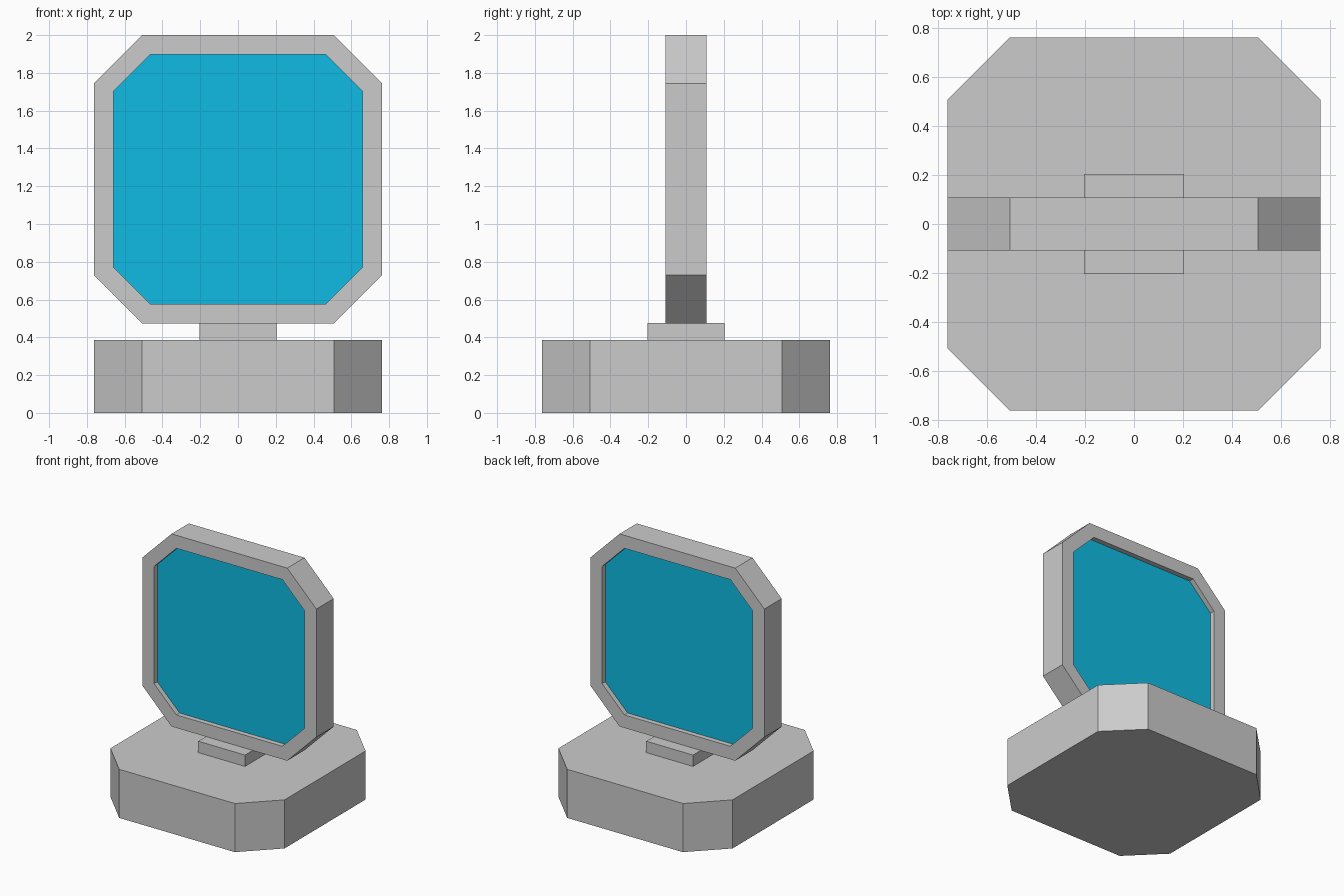
import bpy, bmesh
from math import pi
from mathutils import Matrix, Vector

if "Cube" in bpy.data.objects:
    bpy.data.objects.remove(bpy.data.objects["Cube"])


def octagon_prism(half, corner, height):
    """Chamfered square in xy, extruded evenly about z = 0."""
    bm = bmesh.new()
    quarter = [(half, -corner), (half, corner)]
    ring = []
    for i in range(4):
        turn = Matrix.Rotation(i * pi / 2, 3, 'Z')
        ring += [bm.verts.new(turn @ Vector((x, y, -height / 2))) for x, y in quarter]
    base = bm.faces.new(ring)
    ext = bmesh.ops.extrude_face_region(bm, geom=[base], use_keep_orig=True)
    top = [v for v in ext["geom"] if isinstance(v, bmesh.types.BMVert)]
    bmesh.ops.translate(bm, verts=top, vec=(0, 0, height))
    bmesh.ops.recalc_face_normals(bm, faces=bm.faces[:])
    bm.normal_update()
    return bm


def finish(bm, name, matrix, materials=()):
    bm.transform(matrix)
    mesh = bpy.data.meshes.new(name)
    bm.to_mesh(mesh)
    bm.free()
    for m in materials:
        mesh.materials.append(m)
    obj = bpy.data.objects.new(name, mesh)
    bpy.context.collection.objects.link(obj)
    return obj


# Base
finish(octagon_prism(0.763, 0.507, 0.385), "base", Matrix.Translation((0, 0, 0.1925)))

# Neck block
bm = bmesh.new()
bmesh.ops.create_cube(bm, size=1, matrix=Matrix.Diagonal((0.41, 0.41, 0.09, 1)))
finish(bm, "neck", Matrix.Translation((0, 0, 0.43)))

# Upright frame with a recessed blue panel on both sides
grey = bpy.data.materials.new("frame_grey")
blue = bpy.data.materials.new("panel_blue")
blue.diffuse_color = (0.005, 0.5, 0.78, 1)

bm = octagon_prism(0.763, 0.507, 0.216)
sides = [f for f in bm.faces if abs(f.normal.z) > 0.9]
bmesh.ops.inset_region(bm, faces=sides, thickness=0.103, use_even_offset=True)
panels = bmesh.ops.extrude_discrete_faces(bm, faces=sides)["faces"]
for f in panels:
    f.normal_update()
    bmesh.ops.translate(bm, verts=f.verts[:], vec=f.normal * -0.04)
    f.material_index = 1
finish(bm, "screen_frame",
       Matrix.Translation((0, 0, 1.237)) @ Matrix.Rotation(pi / 2, 4, 'X'), (grey, blue))
bpy.data.materials["frame_grey"].diffuse_color = (0.8, 0.8, 0.8, 1)

for m in bpy.data.materials:
    if m.users and not m.is_grease_pencil:
        m.use_nodes = True
        m.node_tree.nodes["Principled BSDF"].inputs["Base Color"].default_value = m.diffuse_color
